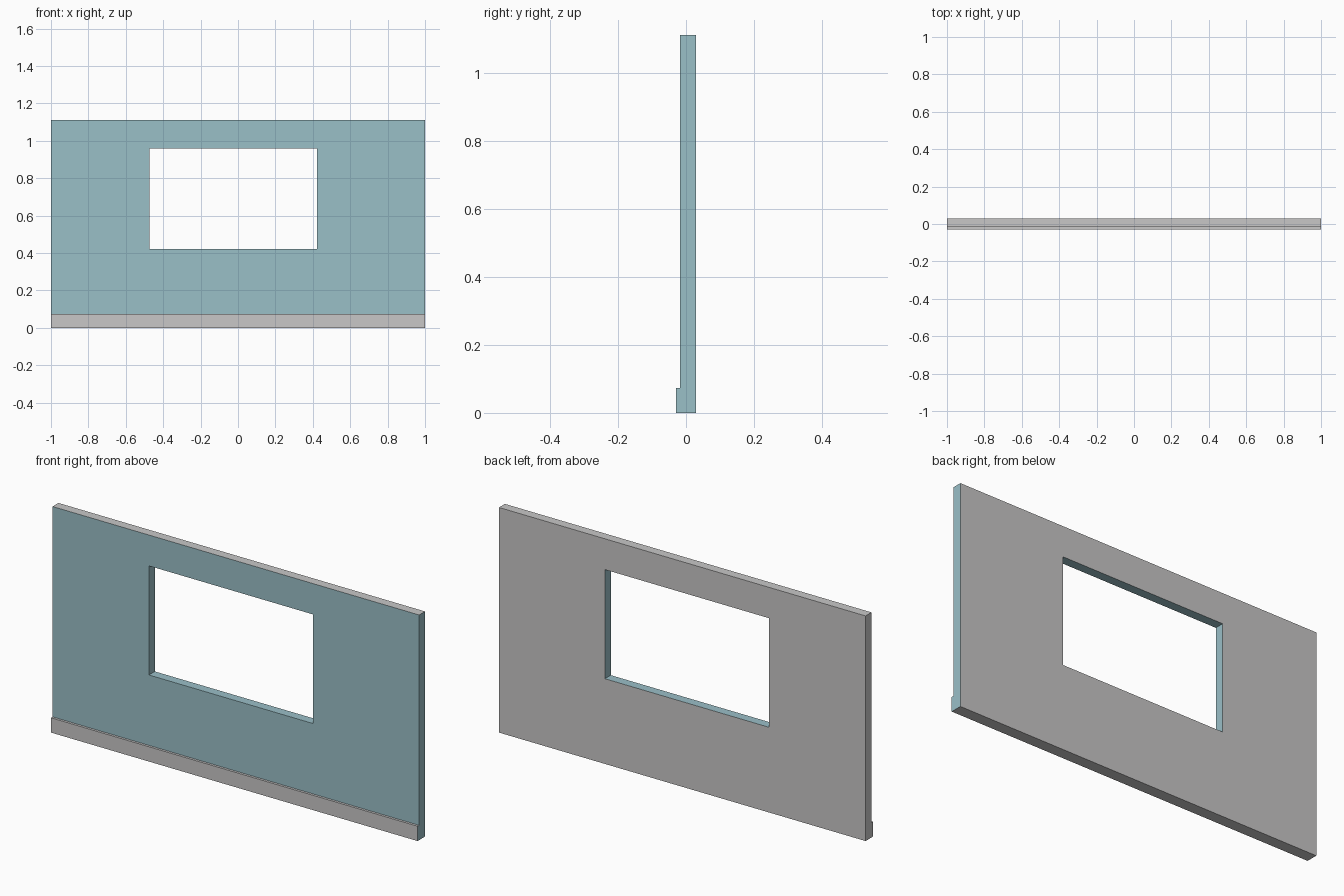
import bpy, bmesh

if "Cube" in bpy.data.objects:
    bpy.data.objects.remove(bpy.data.objects["Cube"])


def material(name, rgb):
    m = bpy.data.materials.new(name)
    m.diffuse_color = (*rgb, 1)
    m.use_nodes = True
    m.node_tree.nodes["Principled BSDF"].inputs["Base Color"].default_value = m.diffuse_color
    return m


teal = material("teal_paint", (0.323, 0.523, 0.573))
grey = material("light_grey", (0.578, 0.572, 0.572))

HEIGHT, SKIRT_TOP = 1.11, 0.073
BACK, FRONT, SKIRT_FRONT = 0.029, -0.017, -0.029
X0, X1, Z0, Z1 = -0.474, 0.422, 0.42, 0.958   # window opening


def extruded(name, outline, to_point, vector):
    """Extrude a closed 2D outline along a vector into a solid."""
    bm = bmesh.new()
    face = bm.faces.new([bm.verts.new(to_point(a, b)) for a, b in outline])
    new = bmesh.ops.extrude_face_region(bm, geom=[face], use_keep_orig=True)["geom"]
    bmesh.ops.translate(bm, vec=vector, verts=[v for v in new if isinstance(v, bmesh.types.BMVert)])
    bmesh.ops.recalc_face_normals(bm, faces=bm.faces)
    mesh = bpy.data.meshes.new(name)
    bm.to_mesh(mesh)
    bm.free()
    obj = bpy.data.objects.new(name, mesh)
    bpy.context.collection.objects.link(obj)
    return obj


# Wall with skirting board: one side profile run along x
profile = [(BACK, 0), (BACK, HEIGHT), (FRONT, HEIGHT), (FRONT, SKIRT_TOP),
           (SKIRT_FRONT, SKIRT_TOP), (SKIRT_FRONT, 0)]
wall = extruded("window_wall", profile, lambda y, z: (-1, y, z), (2, 0, 0))

# Window opening
cutter = extruded("opening_cutter", [(X0, Z0), (X1, Z0), (X1, Z1), (X0, Z1)],
                  lambda x, z: (x, -0.2, z), (0, 0.4, 0))
cut = wall.modifiers.new("opening", "BOOLEAN")
cut.operation, cut.solver, cut.object = "DIFFERENCE", "EXACT", cutter
bpy.context.view_layer.update()
evaluated = wall.evaluated_get(bpy.context.evaluated_depsgraph_get())
mesh = bpy.data.meshes.new_from_object(evaluated)
wall.modifiers.clear()
wall.data = mesh
bpy.data.objects.remove(cutter)

# Colours: teal wall front, right end and opening sides; grey elsewhere
mesh.materials.clear()
mesh.materials.append(grey)
mesh.materials.append(teal)
for p in mesh.polygons:
    n, c = p.normal, p.center
    wall_front = n.y < -0.5 and c.y > FRONT - 0.005
    right_end = n.x > 0.5
    reveal = abs(n.y) < 0.5 and X0 - 0.01 < c.x < X1 + 0.01 and Z0 - 0.01 < c.z < Z1 + 0.01
    p.material_index = int(wall_front or right_end or reveal)
    p.use_smooth = False
